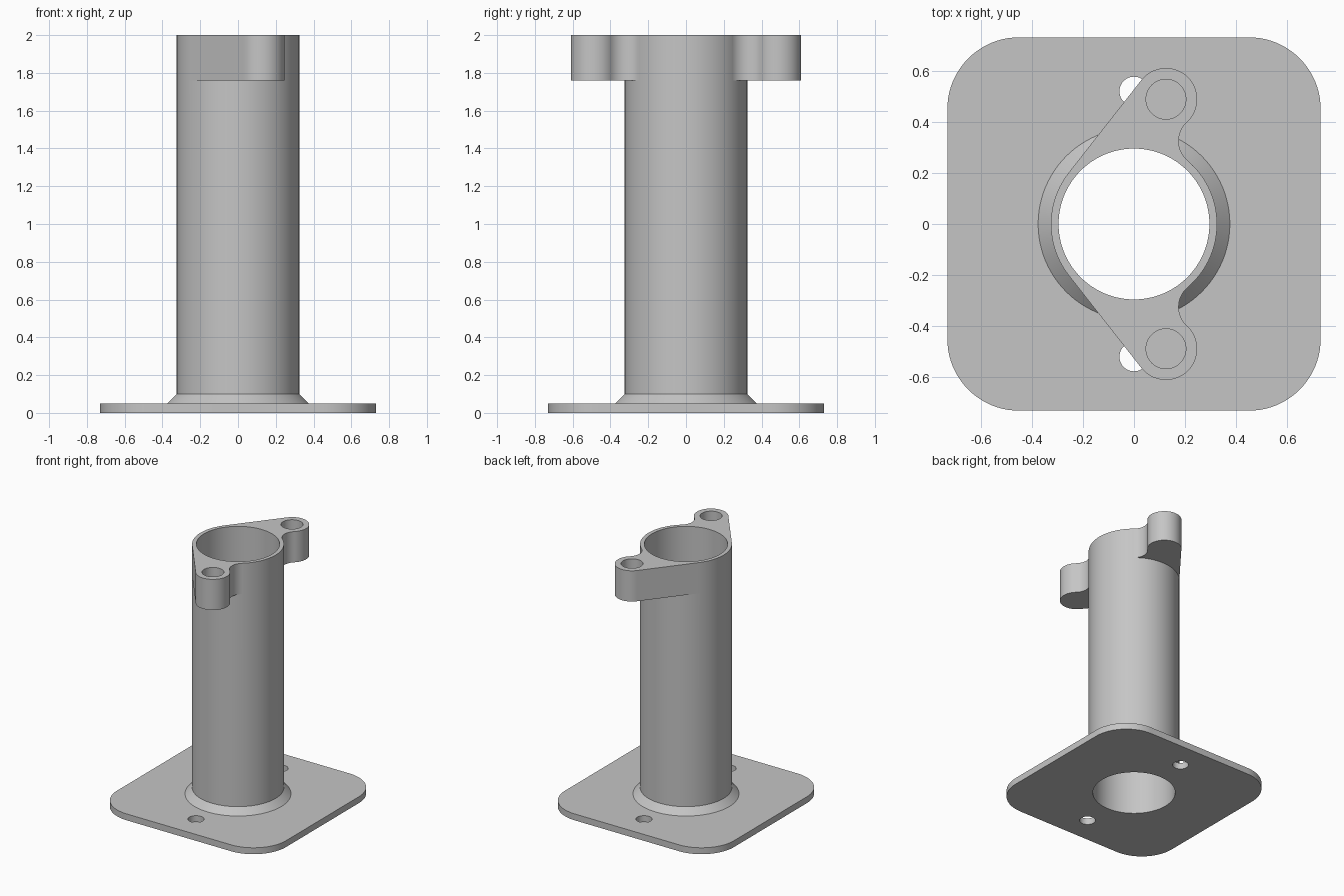
import bpy, bmesh
from math import pi, sin, cos, atan2, acos, sqrt, radians
from mathutils import Vector

cube = bpy.data.objects.get("Cube")
if cube:
    bpy.data.objects.remove(cube, do_unlink=True)

SEGMENTS = 96
HEIGHT = 2.0
TUBE_R, BORE_R = 0.325, 0.295
PLATE_HALF, PLATE_T, CORNER_R = 0.73, 0.05, 0.28
LUG, LUG_R, FILLET_R, LUG_BOTTOM = Vector((0.125, 0.488)), 0.122, 0.1, 1.76

grey = bpy.data.materials.new("plain grey")
grey.use_nodes = True
colour = (0.56, 0.56, 0.56, 1)
grey.diffuse_color = colour
grey.node_tree.nodes["Principled BSDF"].inputs["Base Color"].default_value = colour


def arc(centre, radius, start, end, steps):
    """Points along an arc, both ends included."""
    return [Vector((centre[0] + radius * cos(start + (end - start) * i / steps),
                    centre[1] + radius * sin(start + (end - start) * i / steps)))
            for i in range(steps + 1)]


def circle(centre, radius, steps=SEGMENTS):
    return arc(centre, radius, 0, 2 * pi, steps)[:-1]


def loft(name, sections):
    """Solid through a stack of (outline, z) sections."""
    bm = bmesh.new()
    rings = [[bm.verts.new((p[0], p[1], z)) for p in pts] for pts, z in sections]
    for low, high in zip(rings, rings[1:]):
        for i in range(len(low)):
            j = (i + 1) % len(low)
            bm.faces.new((low[i], low[j], high[j], high[i]))
    bm.faces.new(rings[0][::-1])
    bm.faces.new(rings[-1])
    bmesh.ops.recalc_face_normals(bm, faces=bm.faces)
    mesh = bpy.data.meshes.new(name)
    bm.to_mesh(mesh)
    bm.free()
    mesh.materials.append(grey)
    obj = bpy.data.objects.new(name, mesh)
    bpy.context.collection.objects.link(obj)
    return obj


def combine(target, tool, operation):
    """Apply a boolean and discard the tool."""
    mod = target.modifiers.new(tool.name, "BOOLEAN")
    mod.operation, mod.solver, mod.object = operation, "EXACT", tool
    bpy.context.view_layer.objects.active = target
    bpy.ops.object.modifier_apply(modifier=mod.name)
    bpy.data.objects.remove(tool, do_unlink=True)


# Tube with a chamfered foot, sunk into the plate
post = loft("flanged_post", [
    (circle((0, 0), TUBE_R + 0.05), PLATE_T / 2),
    (circle((0, 0), TUBE_R + 0.05), PLATE_T),
    (circle((0, 0), TUBE_R), 0.1),
    (circle((0, 0), TUBE_R), HEIGHT)])

# Rounded square base plate
inner = PLATE_HALF - CORNER_R
outline = []
for k, (sx, sy) in enumerate(((1, 1), (-1, 1), (-1, -1), (1, -1))):
    outline += arc((sx * inner, sy * inner), CORNER_R, k * pi / 2, (k + 1) * pi / 2, 20)
combine(post, loft("base_plate", [(outline, 0), (outline, PLATE_T)]), "UNION")

# Lug outline: straight tangent on one side, concave fillet on the other
dist = LUG.length
aim = atan2(LUG.y, LUG.x)
tangent = aim + acos((TUBE_R - LUG_R) / dist)
along = ((TUBE_R + FILLET_R) ** 2 - (LUG_R + FILLET_R) ** 2 + dist ** 2) / (2 * dist)
across = sqrt((TUBE_R + FILLET_R) ** 2 - along ** 2)
u = LUG.normalized()
fillet = u * along + Vector((u.y, -u.x)) * across
to_fillet = fillet - LUG
lug_start = atan2(to_fillet.y, to_fillet.x)
fillet_tube = atan2(-fillet.y, -fillet.x) % (2 * pi)
fillet_lug = atan2(-to_fillet.y, -to_fillet.x) % (2 * pi)
profile = arc(fillet, FILLET_R, fillet_tube, fillet_lug, 20)
profile += arc(LUG, LUG_R, lug_start, tangent, 40)[1:]
profile += [Vector((cos(tangent), sin(tangent))) * TUBE_R, Vector((0, 0.1))]

for side in (1, -1):
    pts = [(p.x, p.y * side) for p in profile]
    combine(post, loft("bolt_lug", [(pts, LUG_BOTTOM), (pts, HEIGHT)]), "UNION")

# Central bore
bore = circle((0, 0), BORE_R)
combine(post, loft("bore_cutter", [(bore, -0.1), (bore, HEIGHT + 0.1)]), "DIFFERENCE")

# Blind holes in the lugs and through holes in the plate
for side in (1, -1):
    blind = circle((LUG.x, LUG.y * side), 0.078, 48)
    combine(post, loft("lug_hole", [(blind, HEIGHT - 0.2), (blind, HEIGHT + 0.1)]), "DIFFERENCE")
    through = circle((0, 0.519 * side), 0.057, 48)
    combine(post, loft("plate_hole", [(through, -0.1), (through, 0.2)]), "DIFFERENCE")

# Smooth curved walls, keep machined edges crisp
bpy.ops.object.select_all(action="DESELECT")
post.select_set(True)
bpy.context.view_layer.objects.active = post
bpy.ops.object.shade_smooth_by_angle(angle=radians(30))
